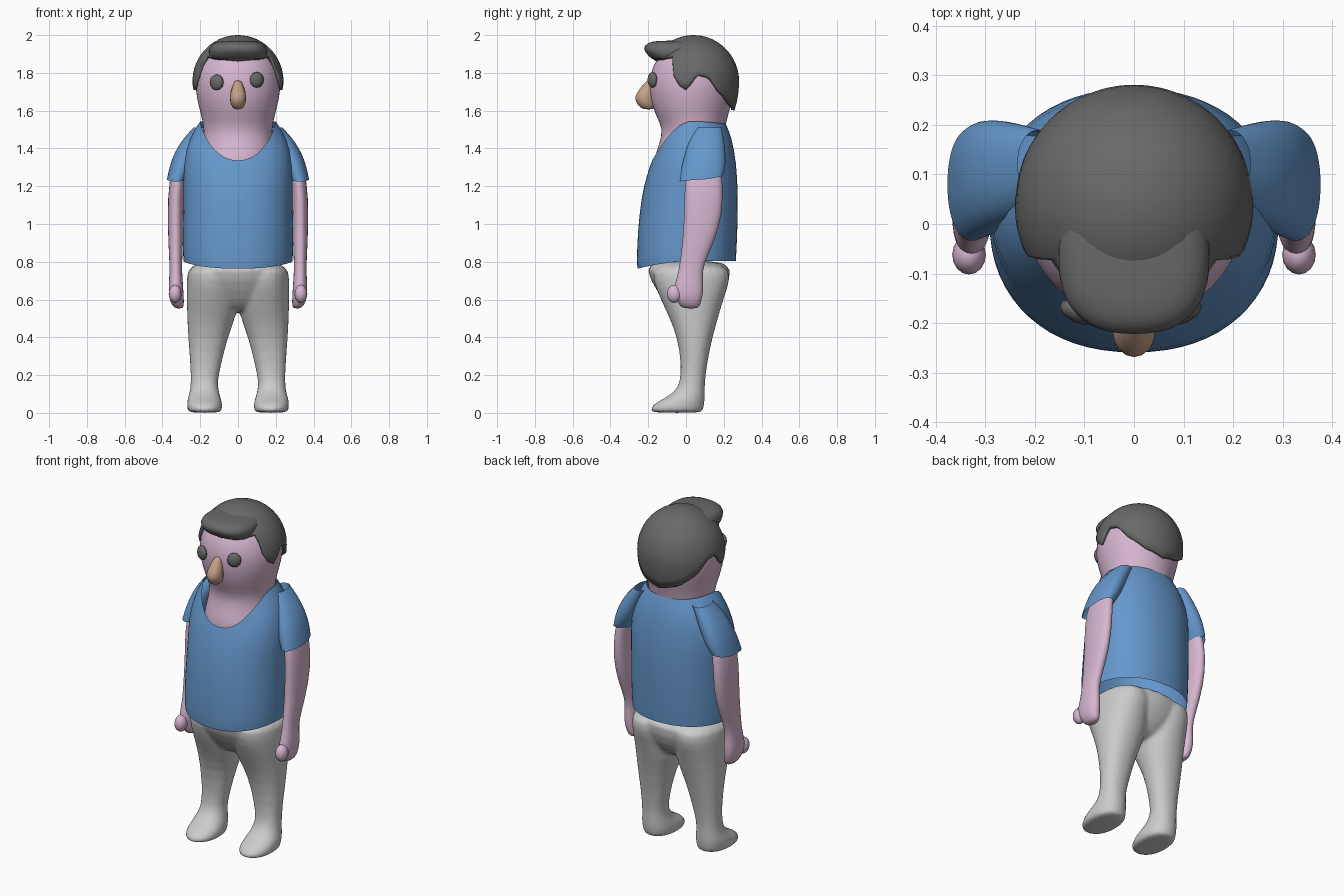
import bpy, bmesh, math

if "Cube" in bpy.data.objects:
    bpy.data.objects.remove(bpy.data.objects["Cube"])

def material(name, rgb):
    m = bpy.data.materials.new(name)
    m.diffuse_color = (*rgb, 1)
    m.use_nodes = True
    m.node_tree.nodes["Principled BSDF"].inputs["Base Color"].default_value = m.diffuse_color
    return m

SKIN = material("skin", (0.68, 0.47, 0.63))
CLOTH = material("shirt_blue", (0.13, 0.31, 0.6))
NOSE = material("nose_tan", (0.56, 0.36, 0.25))
DARK = material("dark_grey", (0.14, 0.14, 0.14))

def finish(bm, name, mat=None, subdiv=1, mirror=False):
    bmesh.ops.recalc_face_normals(bm, faces=bm.faces)
    me = bpy.data.meshes.new(name)
    bm.to_mesh(me)
    bm.free()
    for p in me.polygons:
        p.use_smooth = True
    if mat:
        me.materials.append(mat)
    ob = bpy.data.objects.new(name, me)
    bpy.context.collection.objects.link(ob)
    if subdiv:
        ob.modifiers.new("smooth", "SUBSURF").levels = subdiv
        ob.modifiers["smooth"].render_levels = subdiv
    if mirror:
        ob.modifiers.new("mirror", "MIRROR").use_mirror_merge = False
    return ob

def loft(name, rings, mat=None, n=24, caps=True, power=2.2, mirror=False, subdiv=1):
    """Stack of ovals. Ring = z, x0, x1, y0, y1 [, front z offset, back z offset]."""
    bm = bmesh.new()
    rows = []
    for z, x0, x1, y0, y1, *off in rings:
        row = []
        for i in range(n):
            a = math.tau * i / n
            s, c = math.sin(a), -math.cos(a)      # i = 0 is the front
            px = math.copysign(abs(s) ** (2 / power), s)
            py = math.copysign(abs(c) ** (2 / power), c)
            dz = (off[0] if c < 0 else off[1]) * abs(c) ** 1.5 if off else 0
            row.append(bm.verts.new(((x0 + x1) / 2 + px * (x1 - x0) / 2,
                                     (y0 + y1) / 2 + py * (y1 - y0) / 2, z + dz)))
        rows.append(row)
    for a, b in zip(rows, rows[1:]):
        for i in range(n):
            j = (i + 1) % n
            bm.faces.new((a[i], a[j], b[j], b[i]))
    if caps:
        bm.faces.new(rows[0])
        bm.faces.new(rows[-1])
    return finish(bm, name, mat, subdiv, mirror)

def ball(name, loc, size, mat, seg=16, rot_z=0.0, mirror=False, subdiv=0):
    bm = bmesh.new()
    bmesh.ops.create_uvsphere(bm, u_segments=seg, v_segments=max(6, seg // 2), radius=1)
    c, s = math.cos(rot_z), math.sin(rot_z)
    for v in bm.verts:
        x, y, z = (v.co[k] * size[k] for k in range(3))
        v.co = (x * c - y * s + loc[0], x * s + y * c + loc[1], z + loc[2])
    return finish(bm, name, mat, subdiv, mirror)

# Head and neck
loft("head", [
    (1.25, -.20, .20, -.17, .20), (1.33, -.20, .20, -.175, .20),
    (1.42, -.187, .187, -.145, .20), (1.50, -.18, .18, -.12, .205),
    (1.58, -.197, .197, -.165, .225), (1.66, -.22, .22, -.19, .25),
    (1.75, -.23, .23, -.20, .265), (1.84, -.215, .215, -.18, .255),
    (1.92, -.165, .165, -.12, .20), (1.97, -.09, .09, -.04, .12)], SKIN, power=2.0)

# Nose
loft("nose", [
    (1.605, -.022, .022, -.235, -.16), (1.63, -.042, .042, -.26, -.16),
    (1.67, -.052, .052, -.285, -.16), (1.72, -.036, .036, -.245, -.16),
    (1.765, -.018, .018, -.21, -.16)], NOSE, n=8, power=2.0)

# Eyes
for name, x, z in (("right_eye", -.113, 1.75), ("left_eye", .1, 1.763)):
    ball(name, (x, -.178, z), (.04, .022, .042), DARK, seg=10,
         rot_z=math.copysign(.45, x))

# Hair cap: part of an ovoid, cut off at a hairline that varies round the head
HAIRLINE = [(0, 1.87), (58, 1.89), (63, 1.79), (72, 1.73), (80, 1.71), (87, 1.74),
            (95, 1.79), (110, 1.775), (125, 1.70), (150, 1.63), (180, 1.60)]

def hairline(deg):
    for (a, za), (b, zb) in zip(HAIRLINE, HAIRLINE[1:]):
        if deg <= b:
            return za + (zb - za) * (deg - a) / (b - a)
    return HAIRLINE[-1][1]

bm = bmesh.new()
top, N, ROWS, CZ = bm.verts.new((0, .04, 2.0)), 90, 14, 1.755
prev = None
for r in range(1, ROWS + 1):
    row = []
    for i in range(N):
        a = math.tau * i / N
        deg = math.degrees(a)
        d = hairline(min(deg, 360 - deg)) - CZ
        end = math.acos(d / .245) if d > 0 else math.pi / 2 + math.asin(-d / .35)
        t = end * r / ROWS
        z = math.cos(t) * (.245 if t < math.pi / 2 else .35)
        row.append(bm.verts.new((.241 * math.sin(t) * math.sin(a),
                                 .04 - .241 * math.sin(t) * math.cos(a), CZ + z)))
    for i in range(N):
        j = (i + 1) % N
        bm.faces.new((prev[i], prev[j], row[j], row[i]) if prev else (top, row[i], row[j]))
    prev = row
hair = finish(bm, "hair", DARK, subdiv=0)
solid = hair.modifiers.new("thickness", "SOLIDIFY")
solid.thickness, solid.offset = .02, -1

# Swept fringe over the forehead
loft("fringe", [
    (1.862, -.135, .135, -.17, .04), (1.885, -.152, .152, -.195, .06),
    (1.93, -.158, .158, -.235, .10), (1.958, -.135, .135, -.205, .10),
    (1.972, -.09, .09, -.165, .08)], DARK, power=2.5)

# Shirt body: hem dips at the front, collar forms a V
loft("shirt", [
    (.803, -.29, .29, -.258, .265, -.04, 0), (.83, -.292, .292, -.262, .267, -.035, 0),
    (.95, -.295, .295, -.258, .273, 0, 0), (1.15, -.288, .288, -.237, .277, 0, 0),
    (1.33, -.295, .295, -.207, .268, -.07, 0), (1.46, -.258, .258, -.19, .242, -.15, 0),
    (1.545, -.202, .202, -.18, .212, -.21, -.015)], CLOTH, n=32, caps=False)

# Sleeves
loft("sleeves", [
    (1.51, .15, .235, .05, .19), (1.46, .17, .285, .02, .20),
    (1.38, .20, .338, -.005, .21), (1.30, .24, .364, -.025, .212),
    (1.235, .275, .377, -.035, .195, -.01, .02)], CLOTH, caps=False, mirror=True)

# Arms with hands
loft("arms", [
    (1.38, .25, .325, .02, .18), (1.22, .287, .37, -.012, .197),
    (1.05, .288, .373, -.01, .197), (.90, .29, .37, -.02, .15),
    (.78, .297, .362, -.035, .09), (.71, .293, .365, -.05, .09),
    (.64, .288, .37, -.075, .095), (.585, .285, .36, -.045, .08),
    (.55, .288, .335, -.02, .07)], SKIN, n=16, mirror=True)
ball("thumbs", (.333, -.062, .63), (.034, .04, .048), SKIN, mirror=True)

# Trousers: legs and feet merged with the hips into one skin
legs = loft("trousers", [
    (0, .095, .255, -.18, .085), (.012, .085, .268, -.188, .09),
    (.04, .08, .272, -.185, .097), (.075, .09, .268, -.12, .10),
    (.11, .10, .255, -.06, .10), (.16, .11, .25, -.032, .10),
    (.25, .09, .252, -.025, .11), (.40, .055, .265, -.045, .14),
    (.52, .005, .27, -.095, .175), (.62, 0, .273, -.145, .205),
    (.70, 0, .272, -.175, .235), (.80, 0, .268, -.19, .235)], mirror=True)
hips = loft("hips", [
    (.53, -.08, .08, -.06, .11), (.60, -.18, .18, -.125, .185),
    (.70, -.25, .25, -.19, .235), (.82, -.27, .27, -.235, .25)])
bpy.ops.object.select_all(action="DESELECT")
hips.select_set(True)
legs.select_set(True)
bpy.context.view_layer.objects.active = legs
bpy.ops.object.join()
remesh = legs.modifiers.new("merge", "REMESH")
remesh.mode, remesh.voxel_size, remesh.use_smooth_shade = "VOXEL", .012, True
relax = legs.modifiers.new("relax", "SMOOTH")
relax.factor, relax.iterations = .5, 4
